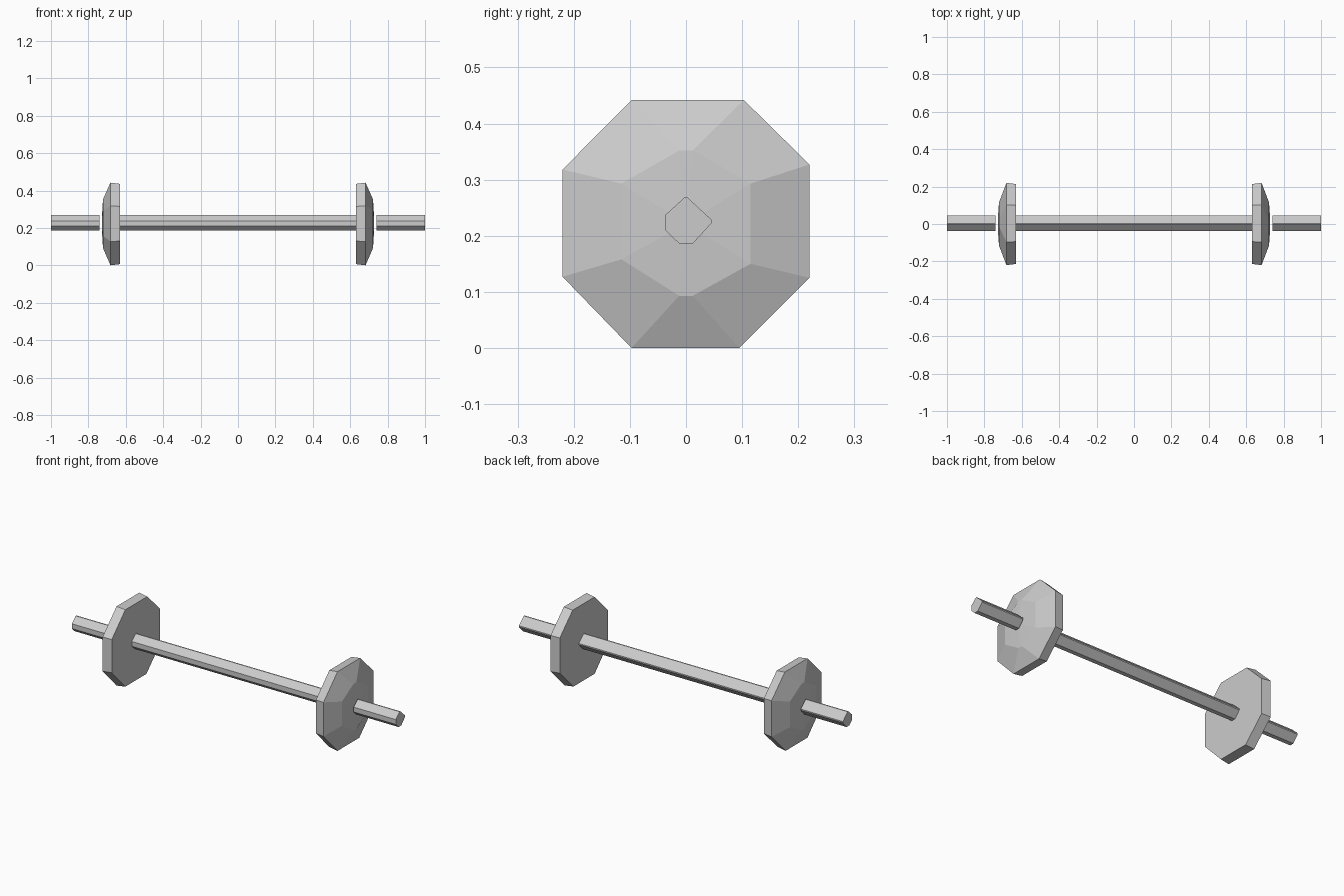
import bpy
import bmesh

if "Cube" in bpy.data.objects:
    bpy.data.objects.remove(bpy.data.objects["Cube"])

ZC = 0.222  # height of the bar axis


def loft(name, rings):
    """Skin closed (y, z) rings placed at successive x positions, with end caps."""
    bm = bmesh.new()
    loops = [[bm.verts.new((x, y, z)) for y, z in ring] for x, ring in rings]
    for a, b in zip(loops, loops[1:]):
        n = len(a)
        for i in range(n):
            j = (i + 1) % n
            bm.faces.new((a[i], a[j], b[j], b[i]))
    bm.faces.new(loops[0])
    bm.faces.new(loops[-1])
    bmesh.ops.recalc_face_normals(bm, faces=bm.faces)
    mesh = bpy.data.meshes.new(name)
    bm.to_mesh(mesh)
    bm.free()
    obj = bpy.data.objects.new(name, mesh)
    bpy.context.collection.objects.link(obj)
    return obj


def scaled(ring, k):
    return [(y * k, ZC + (z - ZC) * k) for y, z in ring]


# Slightly uneven eight-sided sections
bar = [(-0.003, 0.268), (0.003, 0.268), (0.045, 0.229), (0.045, 0.222),
       (0.012, 0.186), (-0.012, 0.186), (-0.037, 0.21), (-0.037, 0.237)]
rim = [(-0.097, 0.442), (0.103, 0.442), (0.22, 0.327), (0.22, 0.125),
       (0.095, 0.0), (-0.097, 0.0), (-0.22, 0.127), (-0.22, 0.318)]
face = [(-0.012, 0.352), (0.012, 0.352), (0.115, 0.293), (0.115, 0.15),
        (0.012, 0.093), (-0.012, 0.093), (-0.115, 0.158), (-0.115, 0.293)]

# Grip between the plates
loft("grip_bar", [(-0.632, bar), (0.632, bar)])

for side, s in (("left", -1), ("right", 1)):
    # Weight plate: flat inside, chamfered and slightly domed outside
    loft(side + "_plate", [(s * 0.63, scaled(rim, 0.97)), (s * 0.682, rim),
                           (s * 0.722, face), (s * 0.728, scaled(face, 0.25))])
    # Bar end, set just off the plate
    loft(side + "_bar_end", [(s * 0.74, bar), (s * 1.0, bar)])
